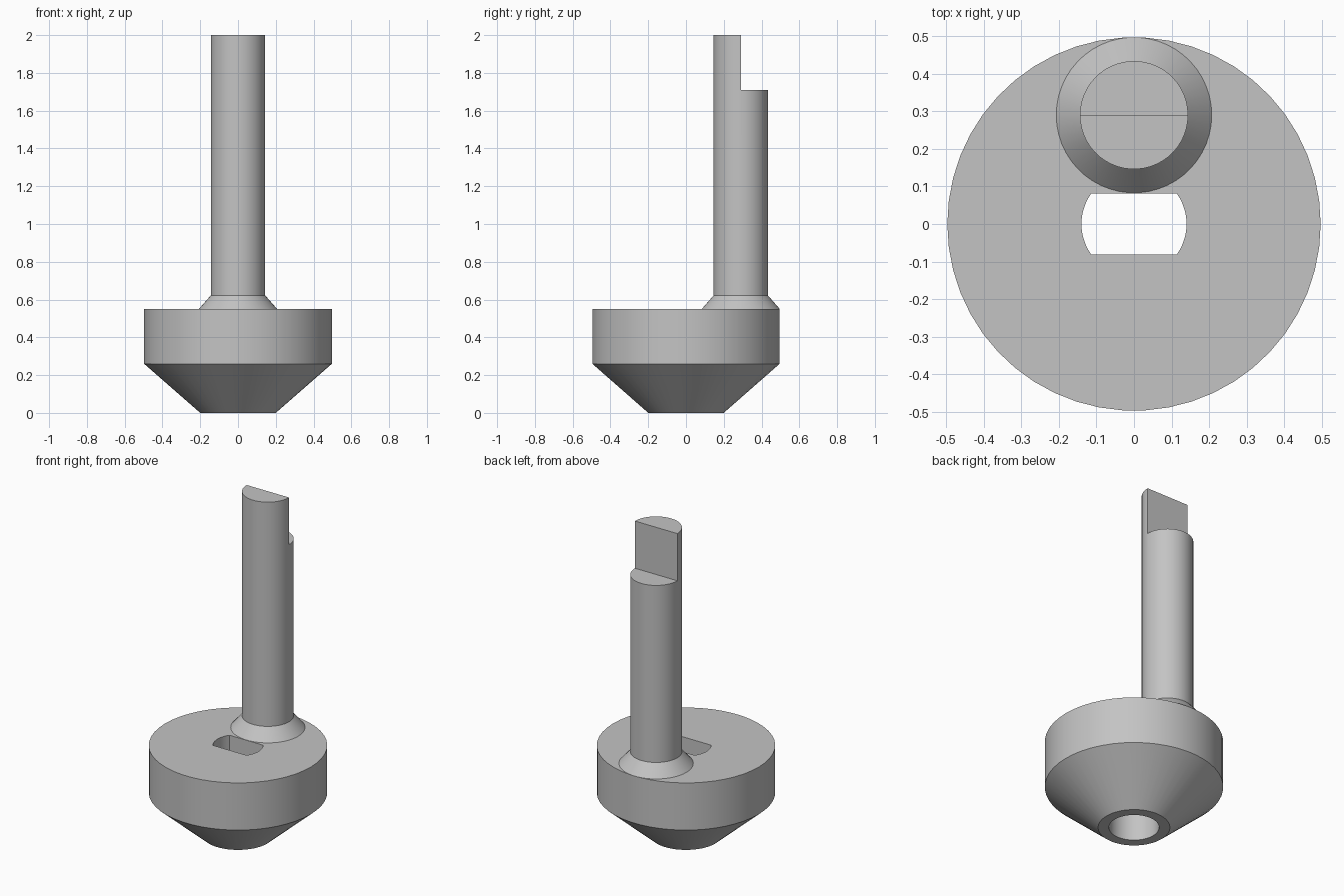
import bpy, bmesh, math

if "Cube" in bpy.data.objects:
    bpy.data.objects.remove(bpy.data.objects["Cube"], do_unlink=True)

SEGMENTS = 50
PIN_Y = 0.29

grey = bpy.data.materials.new("plain_grey")
grey.use_nodes = True
colour = (0.55, 0.55, 0.55, 1)
grey.diffuse_color = colour
grey.node_tree.nodes["Principled BSDF"].inputs["Base Color"].default_value = colour


def lathe(name, profile, y=0.0, trim=None):
    """Stack rings of (radius, z) into a capped solid."""
    bm = bmesh.new()
    rings = []
    for radius, z in profile:
        ring = []
        for i in range(SEGMENTS):
            a = math.tau * i / SEGMENTS
            ring.append(bm.verts.new((radius * math.cos(a), y + radius * math.sin(a), z)))
        rings.append(ring)
    for low, high in zip(rings, rings[1:]):
        for i in range(SEGMENTS):
            j = (i + 1) % SEGMENTS
            bm.faces.new((low[i], low[j], high[j], high[i]))
    bm.faces.new(rings[0][::-1])
    bm.faces.new(rings[-1])
    # Trim the round section to two parallel flats
    if trim:
        for side in (-1, 1):
            cut = bmesh.ops.bisect_plane(
                bm, geom=bm.verts[:] + bm.edges[:] + bm.faces[:],
                plane_co=(0, side * trim, 0), plane_no=(0, side, 0), clear_outer=True)
            edges = [e for e in cut["geom_cut"] if isinstance(e, bmesh.types.BMEdge)]
            bmesh.ops.holes_fill(bm, edges=edges, sides=0)
    bmesh.ops.recalc_face_normals(bm, faces=bm.faces[:])
    mesh = bpy.data.meshes.new(name)
    bm.to_mesh(mesh)
    bm.free()
    mesh.materials.append(grey)
    obj = bpy.data.objects.new(name, mesh)
    bpy.context.collection.objects.link(obj)
    return obj


def combine(target, tool, operation):
    """Apply a boolean and discard the tool object."""
    tool.hide_render = True
    mod = target.modifiers.new("cut", "BOOLEAN")
    mod.operation, mod.solver, mod.object = operation, "EXACT", tool
    bpy.ops.object.select_all(action="DESELECT")
    bpy.context.view_layer.objects.active = target
    target.select_set(True)
    bpy.ops.object.modifier_apply(modifier=mod.name)
    bpy.data.objects.remove(tool, do_unlink=True)


# Body: tapered foot under a round disc
body = lathe("crank_body", [(0.2, 0), (0.497, 0.26), (0.497, 0.55)])

# Round bore in the foot, double-flat slot through the disc
combine(body, lathe("bore_cutter", [(0.14, -0.1), (0.14, 0.26)]), "DIFFERENCE")
combine(body, lathe("slot_cutter", [(0.14, 0.2), (0.14, 0.7)], trim=0.081), "DIFFERENCE")

# Off-centre pin with a flared collar
pin = lathe("crank_pin", [(0.207, 0.55), (0.144, 0.622), (0.144, 2)], y=PIN_Y)

# Half-round tip: remove the back half of the pin's end
bpy.ops.mesh.primitive_cube_add(size=1, location=(0, PIN_Y + 0.5, 2.21))
tip_cutter = bpy.context.object
tip_cutter.name = "tip_cutter"
tip_cutter.data.materials.append(grey)
combine(pin, tip_cutter, "DIFFERENCE")

# Smooth round walls, crisp edges
for obj in (body, pin):
    bpy.ops.object.select_all(action="DESELECT")
    obj.select_set(True)
    bpy.context.view_layer.objects.active = obj
    bpy.ops.object.shade_smooth_by_angle(angle=math.radians(25))
